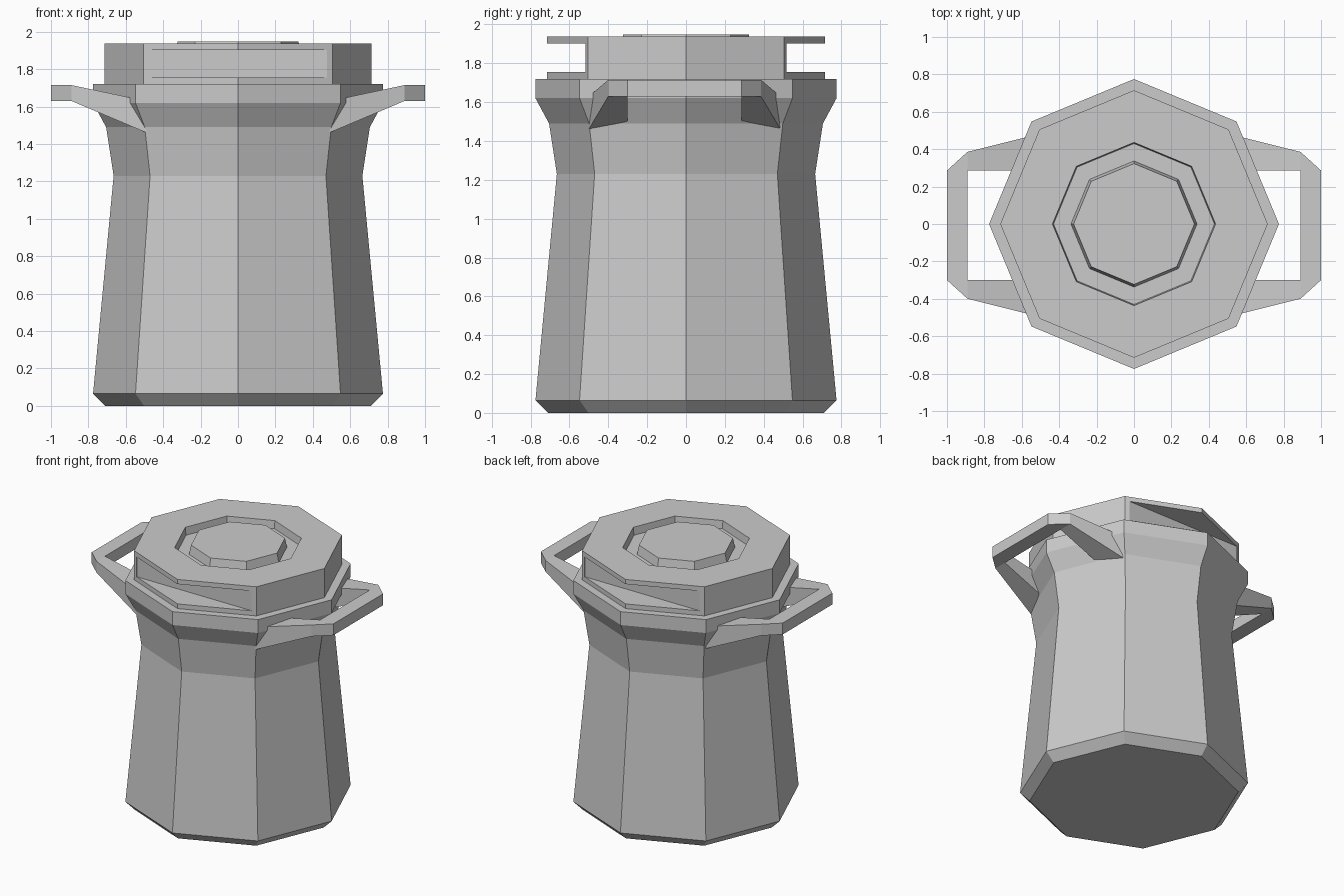
import bpy, bmesh, math

if "Cube" in bpy.data.objects:
    bpy.data.objects.remove(bpy.data.objects["Cube"])

SIDES = 8


def finish(bm, name):
    bmesh.ops.remove_doubles(bm, verts=bm.verts, dist=1e-4)
    bmesh.ops.recalc_face_normals(bm, faces=bm.faces)
    me = bpy.data.meshes.new(name)
    bm.to_mesh(me)
    bm.free()
    ob = bpy.data.objects.new(name, me)
    bpy.context.collection.objects.link(ob)
    return ob


def lathe(name, profile):
    """Octagonal solid from (radius, z) rings, capped at both ends."""
    bm = bmesh.new()
    rings = [[bm.verts.new((r * math.cos(i * math.tau / SIDES),
                            r * math.sin(i * math.tau / SIDES), z))
              for i in range(SIDES)] for r, z in profile]
    for a, b in zip(rings, rings[1:]):
        for i in range(SIDES):
            j = (i + 1) % SIDES
            bm.faces.new((a[i], a[j], b[j], b[i]))
    bm.faces.new(rings[0])
    bm.faces.new(rings[-1])
    return finish(bm, name)


# Waisted body with flared rim
lathe("body", [(0.71, 0), (0.775, 0.065), (0.665, 1.23), (0.705, 1.49),
               (0.775, 1.62), (0.775, 1.72)])

# Lid with an octagonal groove around a raised plug
lid = lathe("lid", [(0.715, 1.70), (0.715, 1.938), (0.436, 1.938), (0.43, 1.88),
                    (0.337, 1.88), (0.323, 1.948)])

# Finger slots cut through the front and back of the lid
for side in (-1, 1):
    bpy.ops.mesh.primitive_cube_add(size=1, location=(0, side * 0.767, 1.829))
    cutter = bpy.context.object
    cutter.name = "slot_cutter"
    cutter.scale = (0.95, 0.5, 0.148)
    cutter.hide_render = True
    mod = lid.modifiers.new("slot", 'BOOLEAN')
    mod.operation = 'DIFFERENCE'
    mod.solver = 'EXACT'
    mod.object = cutter
    bpy.context.view_layer.objects.active = lid
    bpy.ops.object.modifier_apply(modifier=mod.name)
    bpy.data.objects.remove(cutter)


def handle(name, sx):
    """Loop handle: sections of (outer xy, inner xy, bottom z, top z)."""
    half = [((0.49, 0.493), (0.49, 0.293), 1.461, 1.63),
            ((0.89, 0.393), (0.89, 0.293), 1.63, 1.715),
            ((1.0, 0.293), (0.89, 0.293), 1.63, 1.715)]
    secs = [(s, 1) for s in half] + [(s, -1) for s in reversed(half)]
    bm = bmesh.new()
    rings = []
    for (o, n, z0, z1), sy in secs:
        rings.append([bm.verts.new((sx * p[0], sy * p[1] - 0.007, z))
                      for p, z in ((o, z0), (o, z1), (n, z1), (n, z0))])
    for a, b in zip(rings, rings[1:]):
        for i in range(4):
            j = (i + 1) % 4
            bm.faces.new((a[i], a[j], b[j], b[i]))
    bm.faces.new(rings[0])
    bm.faces.new(rings[-1])
    return finish(bm, name)


# Side handles
handle("right_handle", 1)
handle("left_handle", -1)
